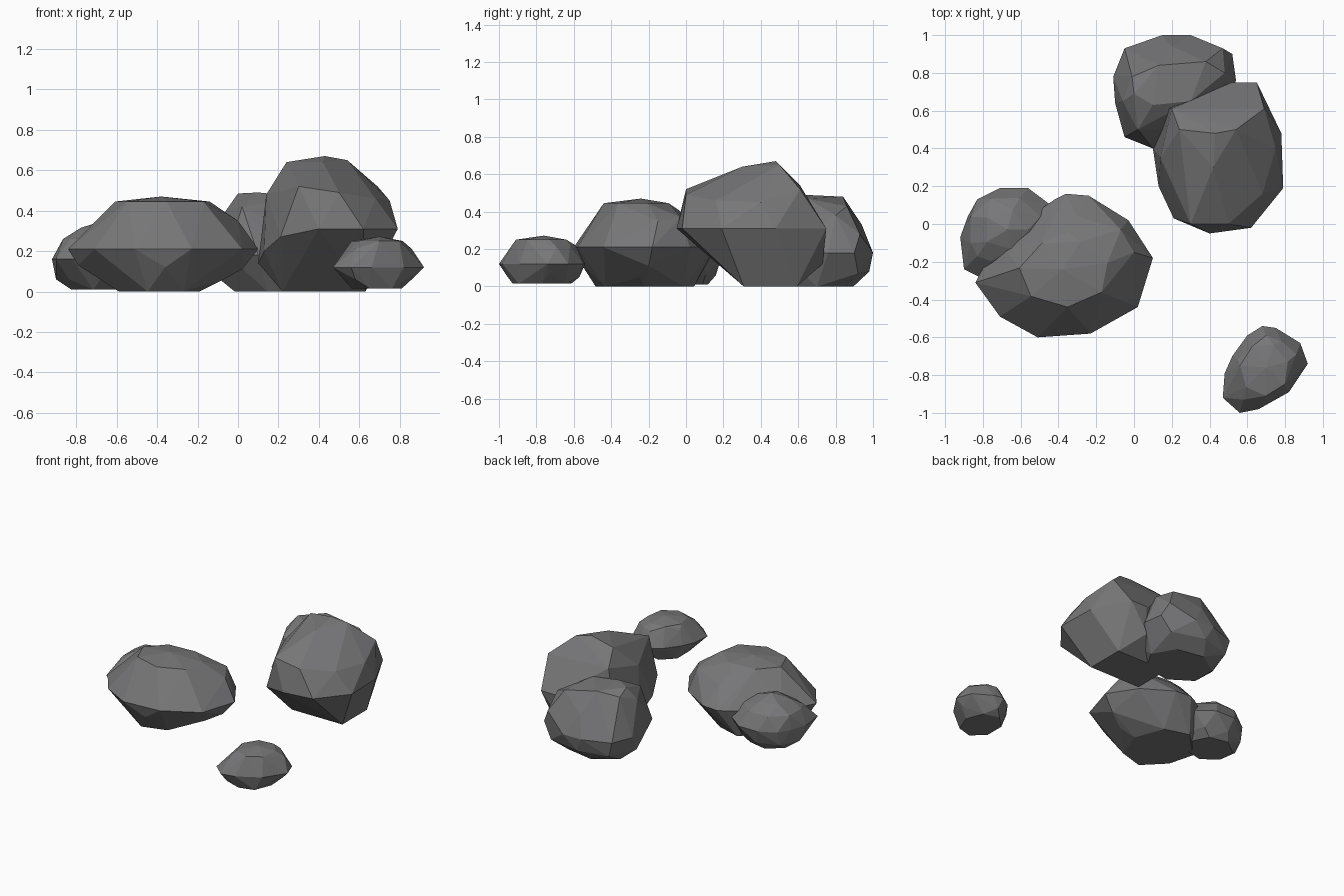
import bpy
import bmesh
from math import sin, cos, pi, radians
from mathutils import Vector

if "Cube" in bpy.data.objects:
    bpy.data.objects.remove(bpy.data.objects["Cube"], do_unlink=True)

# One plain stone colour
stone = bpy.data.materials.new("dark_grey_stone")
stone.use_nodes = True
stone_colour = (.185, .185, .19, 1)
stone.diffuse_color = stone_colour
shader = stone.node_tree.nodes["Principled BSDF"]
shader.inputs["Base Color"].default_value = stone_colour
shader.inputs["Roughness"].default_value = .9


def ring(centre, radius_x, radius_y, sides=7, turn=0):
    """Flat elliptical ring of points, used for the base and the crown."""
    points = []
    for step in range(sides):
        angle = turn + 2 * pi * step / sides
        offset = Vector((radius_x * cos(angle), radius_y * sin(angle), 0))
        points.append(Vector(centre) + offset)
    return points


def girth(height, outline):
    """Widest outline of a stone, held at one height."""
    return [Vector((x, y, height)) for x, y in outline]


def rock(name, *point_groups):
    """Chiselled stone: the convex hull around its girth, base and corners."""
    mesh = bpy.data.meshes.new(name)
    bm = bmesh.new()
    for group in point_groups:
        for point in group:
            bm.verts.new(point)
    hull = bmesh.ops.convex_hull(bm, input=bm.verts[:])
    loose = set(hull["geom_interior"]) | set(hull["geom_unused"])
    loose_verts = [item for item in loose if isinstance(item, bmesh.types.BMVert)]
    bmesh.ops.delete(bm, geom=loose_verts, context='VERTS')

    # Merge nearly level neighbours into larger chiselled facets
    bmesh.ops.dissolve_limit(bm, angle_limit=radians(3),
                             verts=bm.verts[:], edges=bm.edges[:])
    bmesh.ops.recalc_face_normals(bm, faces=bm.faces[:])
    for face in bm.faces:
        face.smooth = False
    bm.to_mesh(mesh)
    bm.free()
    mesh.materials.append(stone)
    obj = bpy.data.objects.new(name, mesh)
    bpy.context.scene.collection.objects.link(obj)
    return obj


# Broad low boulder on the right side
rock("broad_boulder",
     girth(.21, [(.1, -.18), (.02, -.44), (-.23, -.58), (-.51, -.6),
                 (-.71, -.49), (-.84, -.31), (-.72, -.08), (-.42, .13),
                 (-.36, .16), (-.24, .15), (-.03, .02)]),
     ring((-.4, -.22, 0), .21, .27),
     ring((-.37, -.26, .445), .24, .18, turn=.3),
     # Crown and shoulders
     [(-.38, -.24, .47), (0, -.15, .35), (-.3, .04, .34), (-.07, -.03, .37),
      (-.35, -.04, .41)],
     # Rounded underside
     [(.02, -.2, .11), (-.09, -.25, .05), (-.79, -.3, .13),
      (-.7, -.25, .07), (-.36, -.56, .12)])

# Small stone leaning against the broad boulder
rock("leaning_stone",
     girth(.16, [(-.92, -.07), (-.9, -.24), (-.82, -.28), (-.65, -.3),
                 (-.48, -.15), (-.44, .1), (-.56, .19), (-.71, .19),
                 (-.83, .13), (-.88, .04)]),
     ring((-.68, -.03, .01), .16, .15),
     ring((-.68, -.03, .06), .22, .19, sides=8),
     ring((-.68, -.03, .26), .2, .18, sides=8, turn=.4),
     ring((-.68, -.03, .315), .12, .11, sides=5),
     [(-.67, -.03, .35), (-.83, -.17, .26)])

# Tall boulder, undercut at its front
rock("tall_boulder",
     girth(.31, [(.4, -.05), (.62, -.02), (.79, .19),
                 (.78, .48), (.65, .75), (.52, .75), (.16, .62)]),
     # Squarish base and lower corners
     ring((.425, .45, 0), .29, .2, sides=4, turn=pi / 4),
     [(.1, .4, .14), (.13, .2, .2), (.21, .03, .27), (.5, .73, .12)],
     # Ridge and shoulders
     [(.24, .5, .64), (.43, .48, .67), (.54, .5, .65), (.69, .61, .52),
      (.14, .35, .48), (.3, 0, .52), (.5, 0, .49), (.68, .16, .46),
      (.75, .4, .45), (.42, .3, .64), (.2, .61, .54)])

# Rounded boulder behind the tall one
rock("rear_boulder",
     girth(.18, [(-.11, .78), (-.1, .64), (-.05, .46), (.1, .4),
                 (.45, .5), (.54, .76), (.52, .9), (.3, 1),
                 (.15, 1), (-.05, .93)]),
     ring((.2, .7, 0), .24, .2),
     # Crown, highest towards the right
     [(.13, .84, .48), (0, .69, .485), (.1, .63, .49), (.3, .65, .47),
      (.38, .86, .43), (-.01, .78, .45)],
     # Upper slopes
     [(-.06, .65, .4), (.48, .8, .38), (.2, .94, .33), (.02, .5, .42),
      (.47, .93, .28)],
     # Rounded underside
     [(.2, .98, .08), (-.09, .7, .06), (-.02, .92, .07), (.45, .92, .07)])

# Small loose stone at the front
rock("loose_stone",
     girth(.12, [(.92, -.74), (.88, -.63), (.75, -.55), (.68, -.54),
                 (.6, -.59), (.52, -.7), (.48, -.79), (.47, -.92),
                 (.56, -1), (.66, -.98), (.82, -.89)]),
     ring((.68, -.77, .015), .13, .16),
     ring((.69, -.77, .25), .13, .14, turn=.3),
     # Crown and shoulders
     [(.7, -.76, .272), (.86, -.69, .21), (.7, -.59, .22), (.58, -.93, .21),
      (.55, -.72, .22), (.78, -.62, .22), (.8, -.84, .21)],
     # Rounded underside
     [(.58, -.96, .06), (.87, -.73, .07), (.53, -.83, .05), (.7, -.57, .05)])
